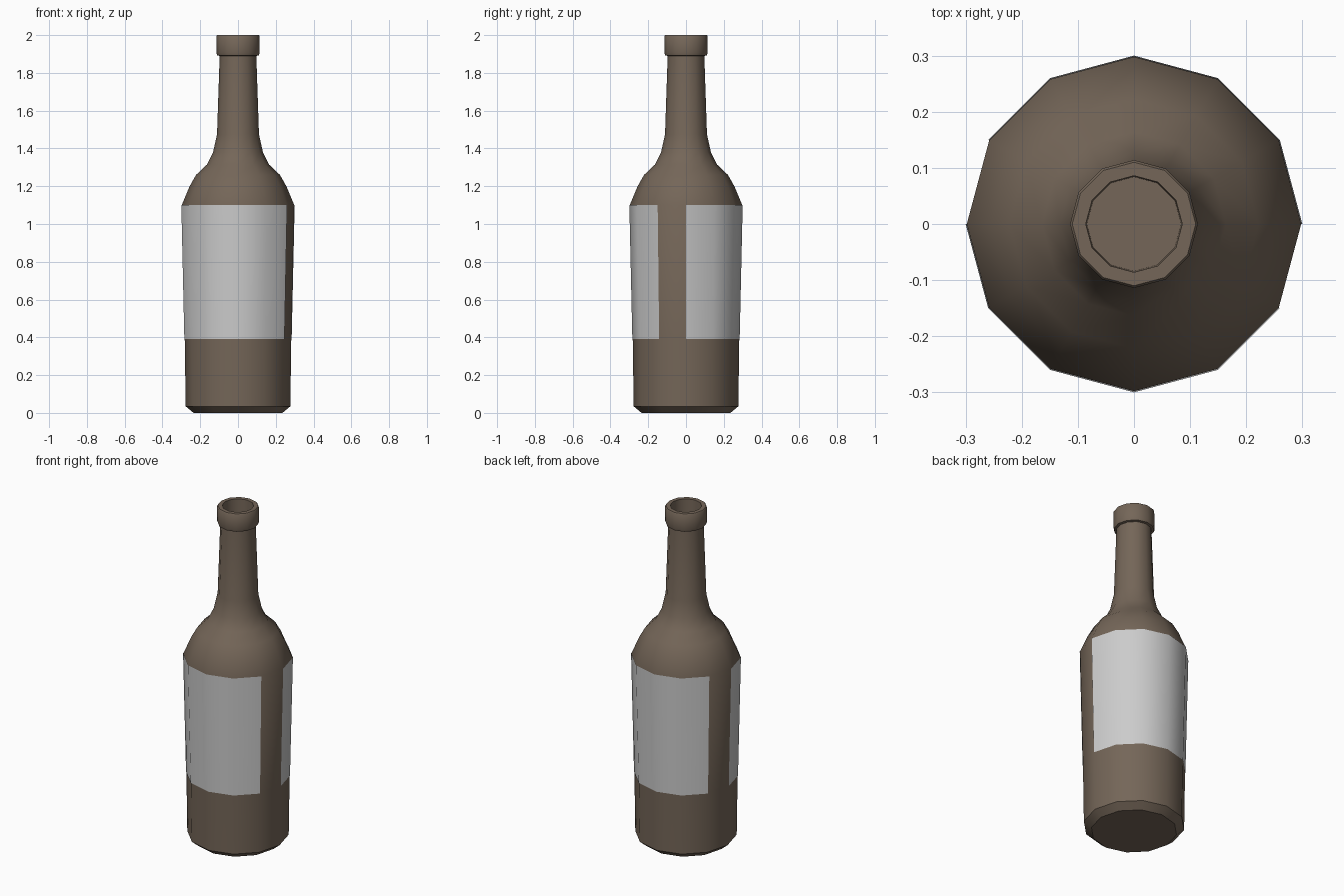
import bpy, bmesh
from math import cos, sin, radians

if "Cube" in bpy.data.objects:
    bpy.data.objects.remove(bpy.data.objects["Cube"])

SIDES = 12


def material(name, rgb):
    m = bpy.data.materials.new(name)
    m.diffuse_color = (*rgb, 1)
    m.use_nodes = True
    m.node_tree.nodes["Principled BSDF"].inputs["Base Color"].default_value = m.diffuse_color
    return m


def revolve(name, profile, angles, mat=None, closed=True):
    """Sweep (radius, z) points through the angles, capping both ends if closed."""
    bm = bmesh.new()
    rings = [[bm.verts.new((r * cos(radians(a)), r * sin(radians(a)), z)) for a in angles]
             for r, z in profile]
    n = len(angles)
    for low, high in zip(rings, rings[1:]):
        for i in range(n if closed else n - 1):
            j = (i + 1) % n
            bm.faces.new((low[i], low[j], high[j], high[i]))
    if closed:
        bm.faces.new(rings[0][::-1])
        bm.faces.new(rings[-1])
    mesh = bpy.data.meshes.new(name)
    bm.to_mesh(mesh)
    bm.free()
    ob = bpy.data.objects.new(name, mesh)
    bpy.context.collection.objects.link(ob)
    if mat:
        mesh.materials.append(mat)
    bpy.ops.object.select_all(action='DESELECT')
    ob.select_set(True)
    bpy.context.view_layer.objects.active = ob
    bpy.ops.object.shade_smooth_by_angle(angle=radians(40))
    return ob


glass = material("brown_glass", (0.176, 0.133, 0.098))

# Bottle: base, body, shoulder, neck, lip and recessed mouth
bottle_profile = [
    (0.235, 0.0), (0.277, 0.035), (0.282, 0.39), (0.298, 1.10),
    (0.256, 1.20), (0.222, 1.26), (0.164, 1.315), (0.132, 1.38),
    (0.111, 1.475), (0.097, 1.89),
    (0.110, 1.893), (0.114, 1.905), (0.114, 1.995), (0.110, 2.0),
    (0.086, 2.0), (0.084, 1.88),
]
full_turn = [360 / SIDES * i for i in range(SIDES)]
revolve("bottle", bottle_profile, full_turn, glass)

# Two paper labels, each wrapping five of the twelve sides
label_profile = [(0.284, 0.39), (0.300, 1.10)]
for name, start in (("back_label", 0), ("front_label", 180)):
    revolve(name, label_profile, [start + 30 * i for i in range(6)], closed=False)
